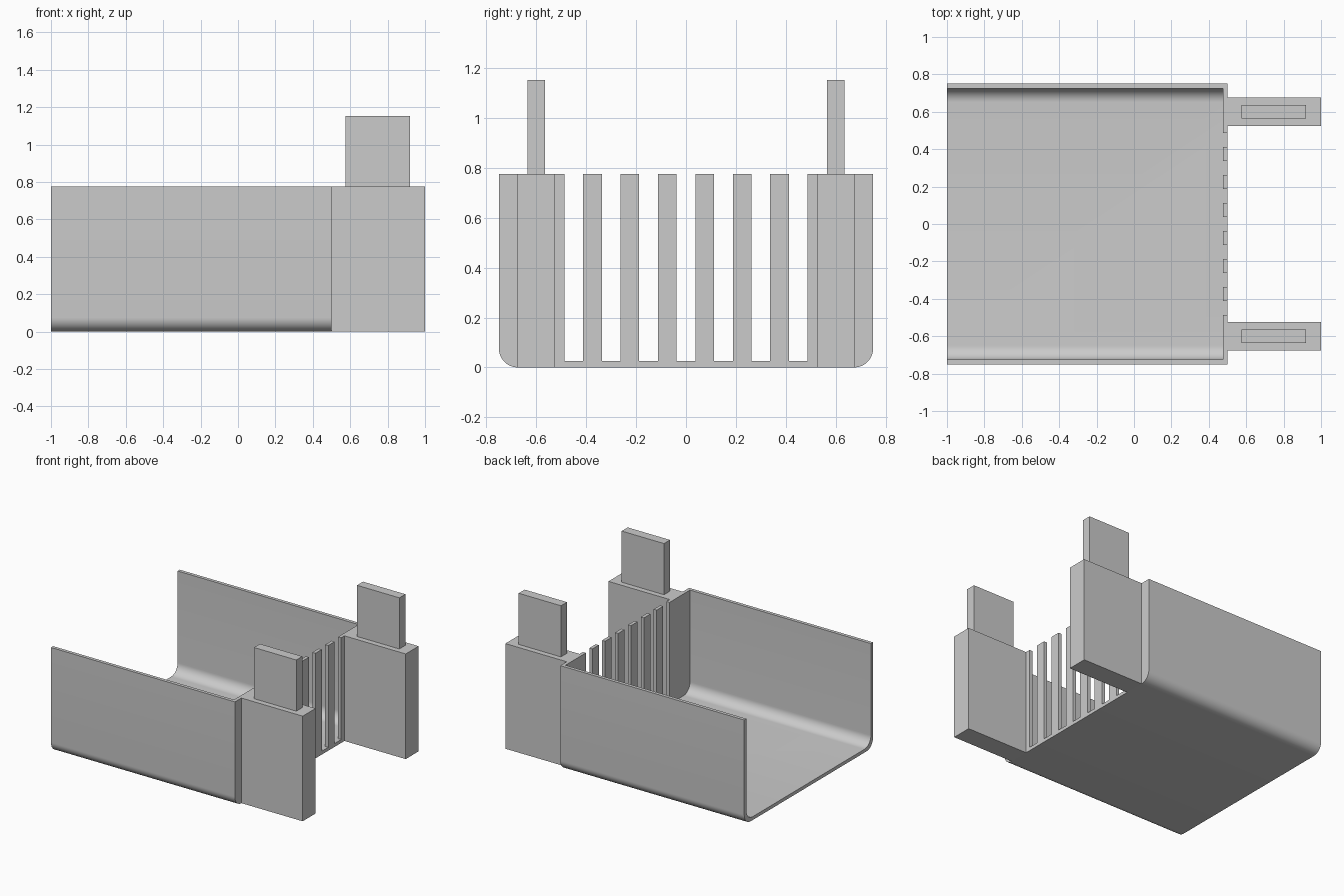
import bpy, bmesh, math

cube = bpy.data.objects.get("Cube")
if cube:
    bpy.data.objects.remove(cube, do_unlink=True)

grey = bpy.data.materials.new("light_grey")
grey.use_nodes = True
grey.diffuse_color = (0.6, 0.6, 0.6, 1)
grey.node_tree.nodes["Principled BSDF"].inputs["Base Color"].default_value = (0.6, 0.6, 0.6, 1)

HALF, TOP, WALL, RADIUS = 0.75, 0.775, 0.025, 0.075
BACK, FACE = -1.0, 0.5


def make_object(name, bm):
    bmesh.ops.recalc_face_normals(bm, faces=bm.faces)
    mesh = bpy.data.meshes.new(name)
    bm.to_mesh(mesh)
    bm.free()
    mesh.materials.append(grey)
    obj = bpy.data.objects.new(name, mesh)
    bpy.context.collection.objects.link(obj)
    return obj


def add_box(bm, x, y, z):
    verts = bmesh.ops.create_cube(bm, size=1)["verts"]
    for v in verts:
        v.co = [lo + (c + 0.5) * (hi - lo) for c, (lo, hi) in zip(v.co, (x, y, z))]


def box(name, x, y, z):
    bm = bmesh.new()
    add_box(bm, x, y, z)
    return make_object(name, bm)


def rounded_block(name, x0, x1, half, bottom, top, radius, steps=12):
    """Block running along x with its two lower edges rounded."""
    right = [(half, top)]
    for i in range(steps + 1):
        a = math.pi / 2 * i / steps
        right.append((half - radius + radius * math.cos(a),
                      bottom + radius - radius * math.sin(a)))
    profile = right + [(-y, z) for y, z in reversed(right)]
    bm = bmesh.new()
    face = bm.faces.new([bm.verts.new((x0, y, z)) for y, z in profile])
    new = bmesh.ops.extrude_face_region(bm, geom=[face])["geom"]
    bmesh.ops.translate(bm, vec=(x1 - x0, 0, 0),
                        verts=[g for g in new if isinstance(g, bmesh.types.BMVert)])
    return make_object(name, bm)


def cut(target, cutter):
    mod = target.modifiers.new("cut", "BOOLEAN")
    mod.operation, mod.solver, mod.object = "DIFFERENCE", "EXACT", cutter
    bpy.context.view_layer.objects.active = target
    bpy.ops.object.modifier_apply(modifier=mod.name)
    bpy.data.objects.remove(cutter, do_unlink=True)


# Open tray with rounded lower edges
tray = rounded_block("tray", BACK, FACE, HALF, 0, TOP, RADIUS)
cut(tray, rounded_block("cavity", BACK - 0.1, FACE - WALL, HALF - WALL, WALL, TOP + 0.1, RADIUS))

# Slots that turn the end wall into a comb
bm = bmesh.new()
for i in range(-3, 4):
    add_box(bm, (0.45, 0.6), (i * 0.15 - 0.0375, i * 0.15 + 0.0375), (WALL, TOP + 0.1))
cut(tray, make_object("slots", bm))

# Merge flat faces and smooth the rounded edges
bm = bmesh.new()
bm.from_mesh(tray.data)
bmesh.ops.remove_doubles(bm, verts=bm.verts, dist=0.0001)
bmesh.ops.dissolve_limit(bm, angle_limit=math.radians(1), verts=bm.verts, edges=bm.edges)
bm.to_mesh(tray.data)
bm.free()
bpy.ops.object.select_all(action="DESELECT")
tray.select_set(True)
bpy.context.view_layer.objects.active = tray
bpy.ops.object.shade_smooth_by_angle(angle=math.radians(30))

# Posts with upright tabs
for side, s in (("left", 1), ("right", -1)):
    def span(a, b):
        return tuple(sorted((s * a, s * b)))
    box(f"post_{side}", (FACE, 1.0), span(0.525, 0.675), (0, TOP))
    box(f"tab_{side}", (0.575, 0.92), span(0.565, 0.635), (TOP, 1.152))
